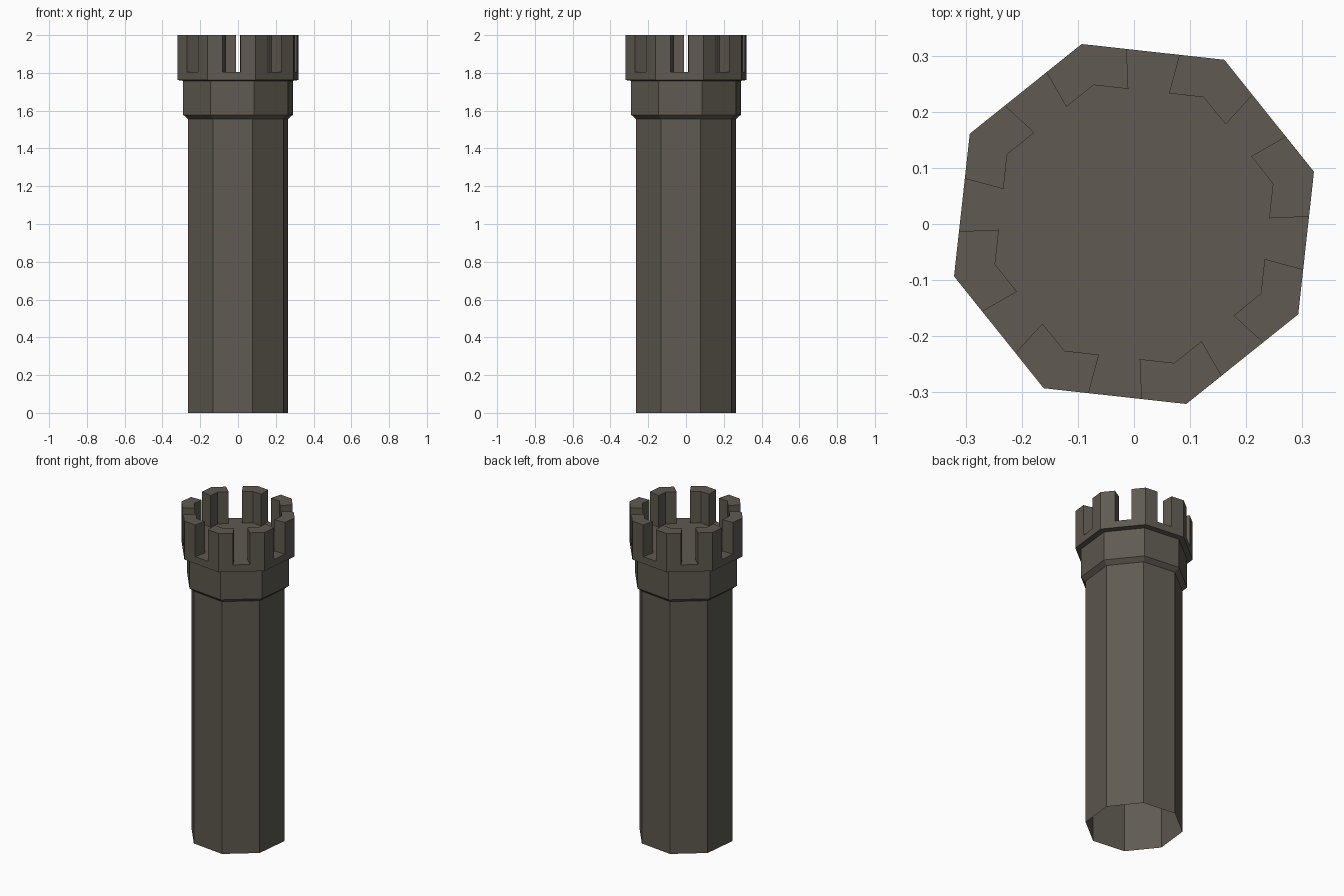
import bpy
import bmesh
from math import cos, sin, radians
from mathutils import Vector

SIDES = 8
TURN = radians(16.2)
STEP = radians(360 / SIDES)
CROWN_R, FLOOR_Z, TOP_Z = 0.334, 1.805, 2.0

cube = bpy.data.objects.get("Cube")
if cube:
    bpy.data.objects.remove(cube, do_unlink=True)

stone = bpy.data.materials.new("grey_brown_stone")
stone.use_nodes = True
colour = (0.115, 0.102, 0.082, 1)
stone.diffuse_color = colour
bsdf = stone.node_tree.nodes["Principled BSDF"]
bsdf.inputs["Base Color"].default_value = colour
bsdf.inputs["Roughness"].default_value = 0.9


def corner(i, r, z):
    a = TURN + STEP * i
    return Vector((r * cos(a), r * sin(a), z))


def finish(name, bm):
    mesh = bpy.data.meshes.new(name)
    bm.to_mesh(mesh)
    bm.free()
    mesh.materials.append(stone)
    obj = bpy.data.objects.new(name, mesh)
    bpy.context.collection.objects.link(obj)
    return obj


def octagon_part(name, profile, cap=False):
    """Stack octagonal rings along a (radius, height) profile."""
    bm = bmesh.new()
    rings = [[bm.verts.new(corner(i, r, z)) for i in range(SIDES)] for r, z in profile]
    for low, high in zip(rings, rings[1:]):
        for i in range(SIDES):
            j = (i + 1) % SIDES
            bm.faces.new((low[i], low[j], high[j], high[i]))
    if cap:
        bm.faces.new(rings[-1])
    return finish(name, bm)


# Hollow shaft, open underneath
octagon_part("tower_shaft", [(0.275, 0), (0.275, 1.555)])

# Collar with a bevelled lower edge
octagon_part("collar", [(0.275, 1.555), (0.302, 1.578), (0.302, 1.758)])

# Overhanging platform with a flat floor
octagon_part("platform", [(0.302, 1.758), (CROWN_R, 1.762), (CROWN_R, FLOOR_Z)], cap=True)

# Angled merlon wrapped around each corner, with radial ends
for i in range(SIDES):
    mid = corner(i, CROWN_R, FLOOR_Z)
    outer = [mid.lerp(corner(i - 1, CROWN_R, FLOOR_Z), 0.315), mid,
             mid.lerp(corner(i + 1, CROWN_R, FLOOR_Z), 0.315)]
    inner = [Vector((p.x * 0.772, p.y * 0.772, p.z)) for p in reversed(outer)]
    bm = bmesh.new()
    base = [bm.verts.new(p) for p in outer + inner]
    top = [bm.verts.new((v.co.x, v.co.y, TOP_Z)) for v in base]
    for k in range(len(base)):
        n = (k + 1) % len(base)
        bm.faces.new((base[k], base[n], top[n], top[k]))
    bm.faces.new(top)
    finish(f"merlon_{i + 1}", bm)
